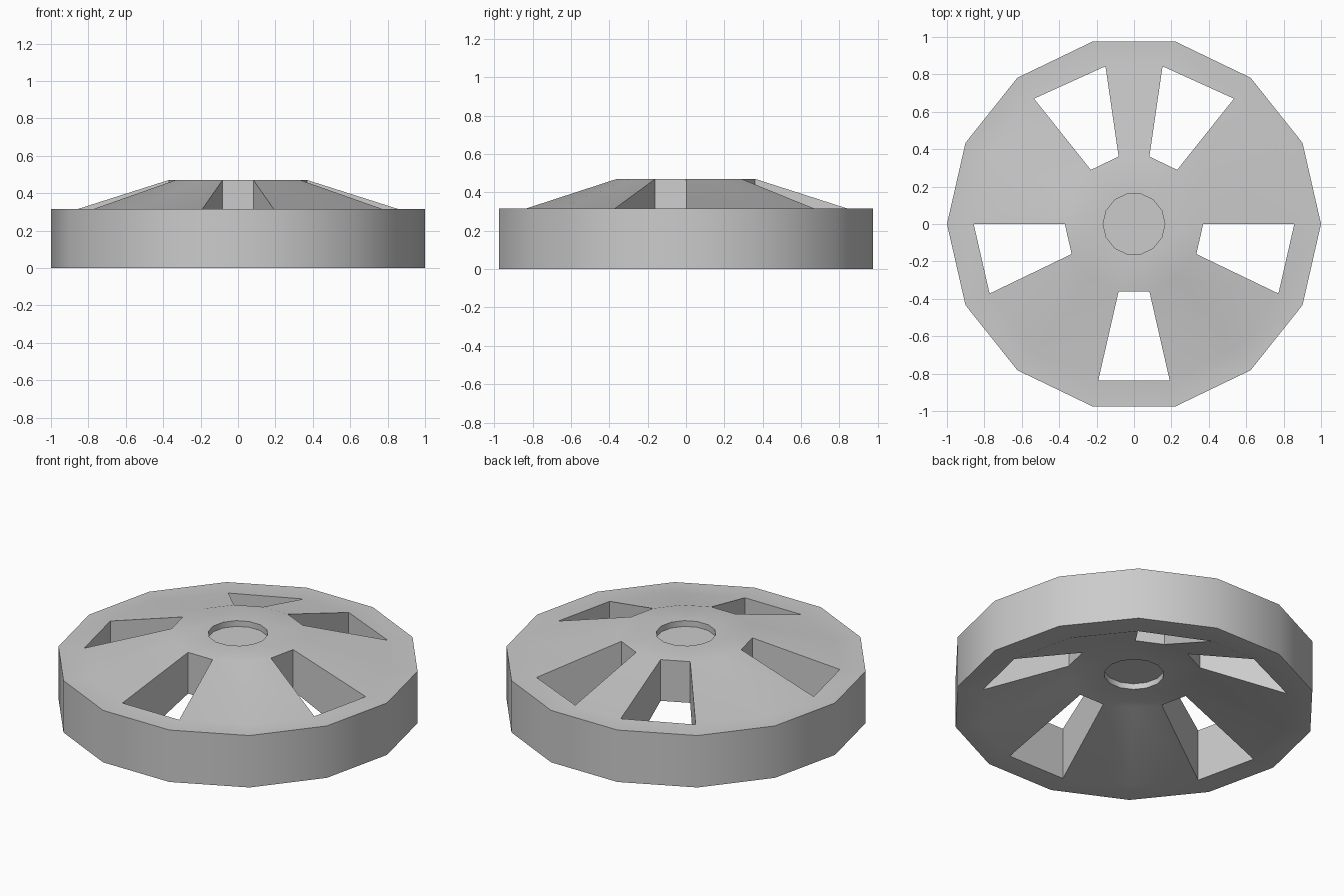
import bpy, bmesh, math

if "Cube" in bpy.data.objects:
    bpy.data.objects.remove(bpy.data.objects["Cube"])

N = 14                          # sides of the cap
VENTS = {2, 4, 7, 10, 13}       # segments left open
# radius, height: top centre recess -> rim -> underside recess
PROFILE = [(0.165, 0.435), (0.165, 0.47), (0.37, 0.47), (0.857, 0.315), (1.0, 0.315),
           (1.0, 0.0), (0.857, 0.0), (0.37, 0.22), (0.165, 0.22), (0.165, 0.255)]
TOP_IN, TOP_OUT, LOW_OUT, LOW_IN = 2, 3, 6, 7

bm = bmesh.new()


def ring(i, r, z):
    verts = []
    for k in range(N):
        a = math.tau * k / N
        # the two upper vents are slightly wider toward the back spoke
        if i in (TOP_OUT, LOW_OUT) and k in (3, 4):
            a += math.radians(2.6) * (1 if k == 3 else -1)
        verts.append(bm.verts.new((r * math.cos(a), r * math.sin(a), z)))
    return verts


rings = [ring(i, r, z) for i, (r, z) in enumerate(PROFILE)]

# revolved shell, skipping the vent openings on both sides
for i in range(len(rings) - 1):
    for k in range(N):
        if k in VENTS and i in (TOP_IN, LOW_OUT):
            continue
        j = (k + 1) % N
        bm.faces.new((rings[i][k], rings[i + 1][k], rings[i + 1][j], rings[i][j]))

# centre discs
bm.faces.new(rings[0])
bm.faces.new(rings[-1][::-1])

# vertical walls of each vent
for k in VENTS:
    j = (k + 1) % N
    top = [rings[TOP_IN][k], rings[TOP_OUT][k], rings[TOP_OUT][j], rings[TOP_IN][j]]
    low = [rings[LOW_IN][k], rings[LOW_OUT][k], rings[LOW_OUT][j], rings[LOW_IN][j]]
    for s in range(4):
        t = (s + 1) % 4
        bm.faces.new((top[s], top[t], low[t], low[s]))

bmesh.ops.recalc_face_normals(bm, faces=bm.faces)
mesh = bpy.data.meshes.new("wheel_cap")
bm.to_mesh(mesh)
bm.free()

cap = bpy.data.objects.new("wheel_cap", mesh)
bpy.context.collection.objects.link(cap)
bpy.context.view_layer.objects.active = cap
cap.select_set(True)
bpy.ops.object.shade_smooth_by_angle(angle=math.radians(30))
